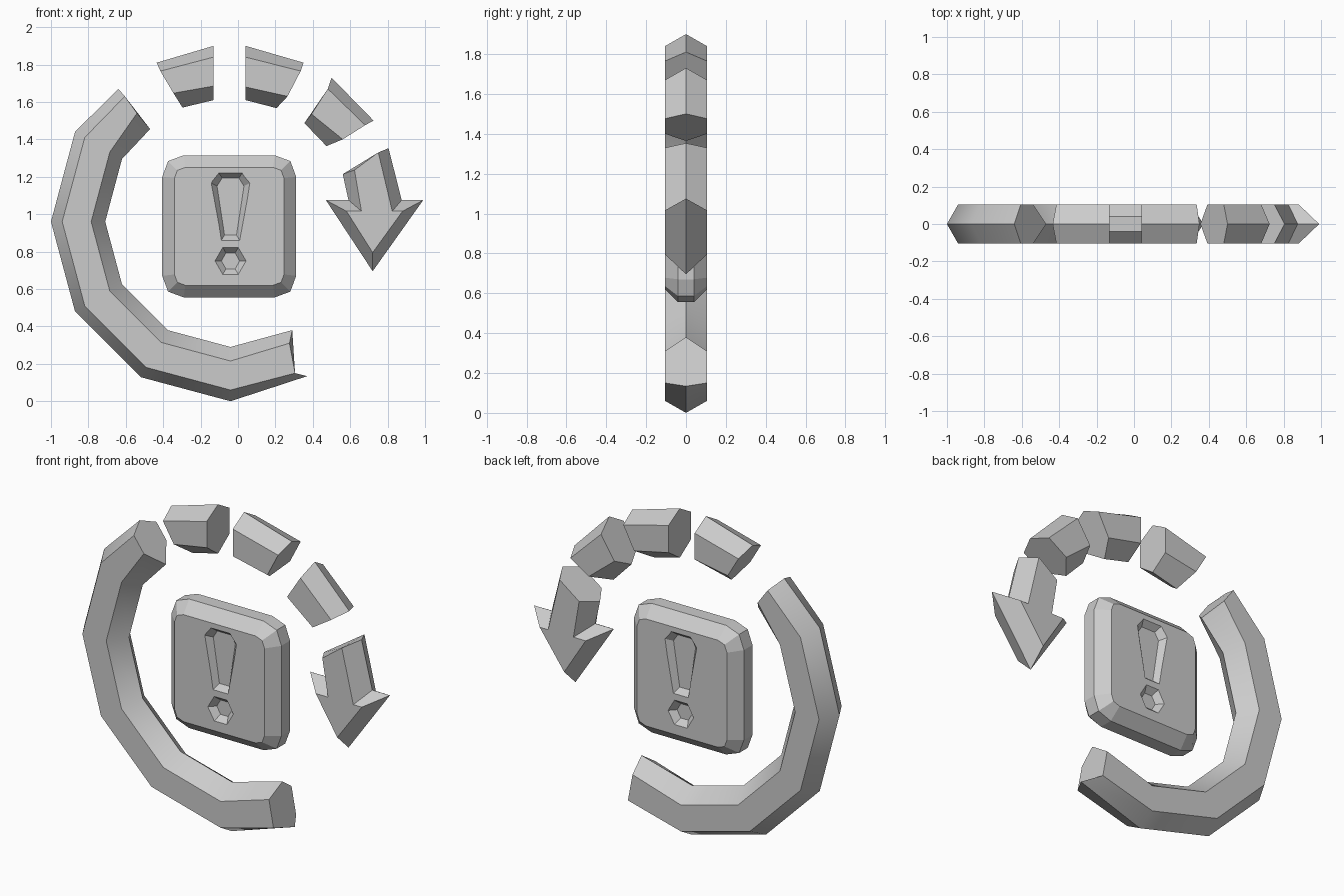
import bpy, bmesh, math

if "Cube" in bpy.data.objects:
    bpy.data.objects.remove(bpy.data.objects["Cube"])

HALF = 0.105          # half depth of every part
CX, CZ = -0.04, 0.96  # ring centre


def loft(name, rings):
    """Skin closed rings of 3D points and cap both ends."""
    bm = bmesh.new()
    vs = [[bm.verts.new(p) for p in ring] for ring in rings]
    n = len(rings[0])
    for a, b in zip(vs, vs[1:]):
        for i in range(n):
            j = (i + 1) % n
            bm.faces.new((a[i], a[j], b[j], b[i]))
    bm.faces.new(vs[0])
    bm.faces.new(vs[-1])
    bmesh.ops.recalc_face_normals(bm, faces=bm.faces)
    me = bpy.data.meshes.new(name)
    bm.to_mesh(me)
    bm.free()
    ob = bpy.data.objects.new(name, me)
    bpy.context.collection.objects.link(ob)
    return ob


def section(o, of, inf, i):
    """Hexagonal section: outer ridge, outer face, inner face, inner ridge."""
    return [(o[0], 0, o[1]), (of[0], -HALF, of[1]), (inf[0], -HALF, inf[1]),
            (i[0], 0, i[1]), (inf[0], HALF, inf[1]), (of[0], HALF, of[1])]


def polar(r, deg):
    a = math.radians(deg)
    return (CX + r * math.cos(a), CZ + r * math.sin(a))


def layer(pts, y):
    return [(x, y, z) for x, z in pts]


# long arc of the ring: cut ends plus twelve-sided steps between
arc = [section((-0.64, 1.67), (-0.605, 1.63), (-0.54, 1.54), (-0.47, 1.455))]
arc += [section(*(polar(r, d) for r in (0.96, 0.90, 0.745, 0.67)))
        for d in range(150, 271, 30)]
arc.append(section((0.37, 0.134), (0.305, 0.15), (0.275, 0.31), (0.29, 0.38)))
ring = loft("ring_arc", arc)

# short dashes of the ring
loft("dash_left", [
    section((-0.435, 1.81), (-0.415, 1.765), (-0.345, 1.647), (-0.297, 1.57)),
    section((-0.13, 1.9), (-0.13, 1.84), (-0.13, 1.685), (-0.13, 1.61))])
loft("dash_middle", [
    section((0.04, 1.9), (0.04, 1.84), (0.04, 1.68), (0.04, 1.61)),
    section((0.35, 1.81), (0.335, 1.765), (0.265, 1.63), (0.206, 1.567))])
loft("dash_right", [
    section((0.50, 1.73), (0.48, 1.67), (0.393, 1.535), (0.355, 1.487)),
    section((0.725, 1.50), (0.68, 1.476), (0.56, 1.40), (0.473, 1.364))])

# arrow
loft("arrow_shaft", [
    section((0.805, 1.353), (0.75, 1.33), (0.623, 1.236), (0.56, 1.214)),
    section((0.88, 1.055), (0.825, 1.015), (0.66, 1.015), (0.595, 1.055))])
small = [(0.58, 1.016), (0.88, 1.016), (0.72, 0.795)]
large = [(0.47, 1.075), (0.99, 1.075), (0.72, 0.695)]
loft("arrow_head", [layer(small, -HALF), layer(large, 0), layer(small, HALF)])

# central panel with bevelled rim
PX, PZ = -0.047, 0.935


def rounded(w, h, c):
    k = 0.27 * c
    q = [(w, h - c), (w - k, h - k), (w - c, h)]
    pts = q + [(-x, z) for x, z in reversed(q)]
    pts += [(-x, -z) for x, z in pts]
    return [(PX + x, PZ + z) for x, z in pts]


face = rounded(0.293, 0.315, 0.058)
rim = rounded(0.358, 0.38, 0.115)
panel = loft("panel", [layer(face, -HALF), layer(rim, -0.04),
                       layer(rim, 0.04), layer(face, HALF)])

# sunken stroke and dot on both sides of the panel
DEPTH = 0.035


def mirrored(half):
    return [(CX + x, z) for x, z in half] + [(CX - x, z) for x, z in reversed(half)]


def hexagon(r):
    return [(CX + r * math.cos(math.radians(a)), 0.75 + r * math.sin(math.radians(a)))
            for a in range(0, 360, 60)]


marks = [(mirrored([(0.062, 1.22), (0.103, 1.166), (0.049, 0.86)]),
          mirrored([(0.045, 1.193), (0.072, 1.15), (0.032, 0.888)])),
         (hexagon(0.083), hexagon(0.049))]
for top, floor in marks:
    wide = [(a[0] + (a[0] - b[0]) * 0.5, a[1] + (a[1] - b[1]) * 0.5)
            for a, b in zip(top, floor)]
    for s in (-1, 1):
        cutter = loft("cutter", [layer(wide, s * (HALF + DEPTH * 0.5)),
                                 layer(floor, s * (HALF - DEPTH))])
        cutter.hide_render = True
        mod = panel.modifiers.new("recess", 'BOOLEAN')
        mod.operation = 'DIFFERENCE'
        mod.solver = 'EXACT'
        mod.object = cutter
        bpy.context.view_layer.objects.active = panel
        bpy.ops.object.modifier_apply(modifier=mod.name)
        bpy.data.objects.remove(cutter)

# soft shading along the arc, sharp ridges kept
bpy.ops.object.select_all(action='DESELECT')
ring.select_set(True)
bpy.context.view_layer.objects.active = ring
bpy.ops.object.shade_smooth_by_angle(angle=math.radians(32))
